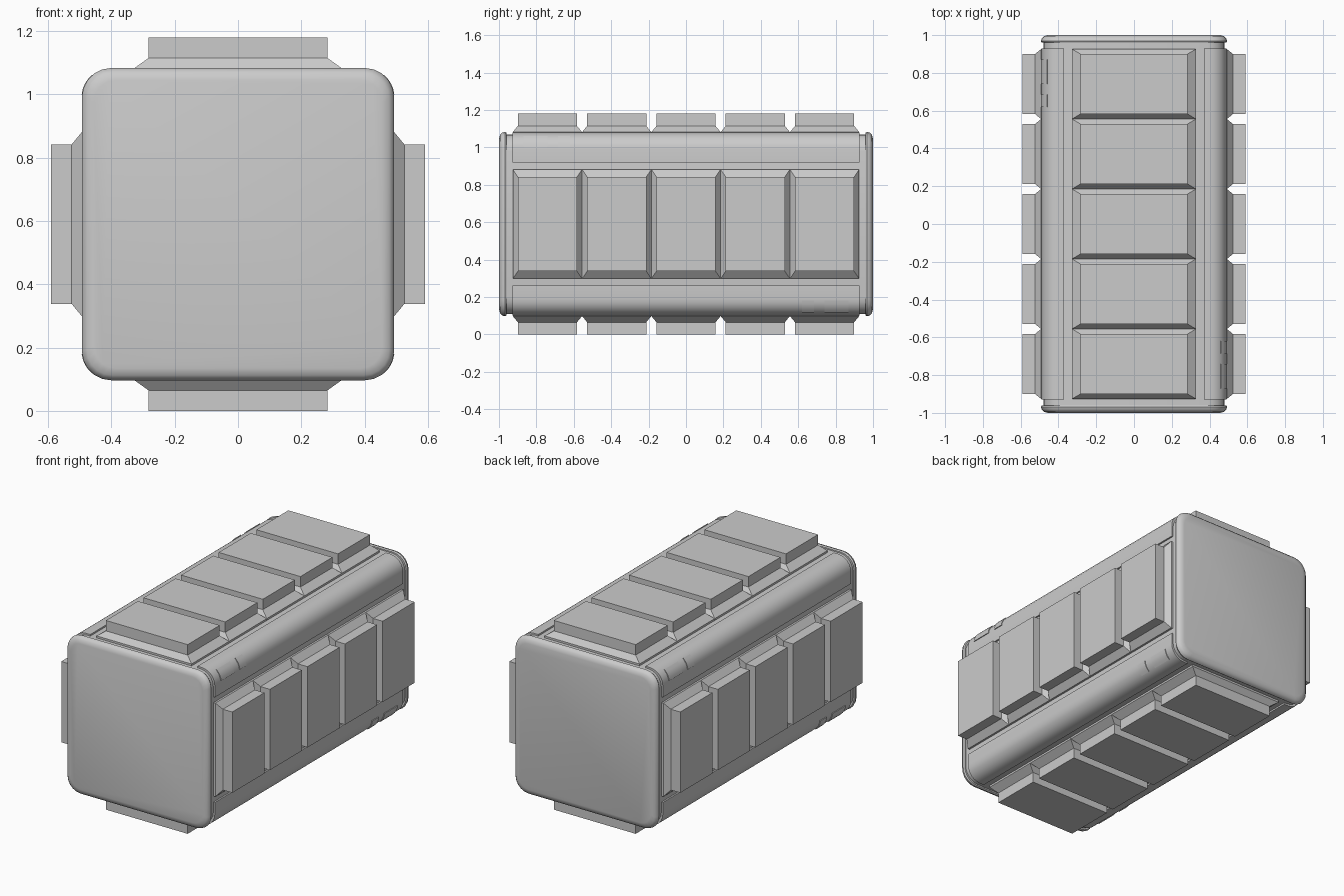
import bpy, bmesh
from math import sin, cos, pi, radians
from mathutils import Vector, Matrix

if "Cube" in bpy.data.objects:
    bpy.data.objects.remove(bpy.data.objects["Cube"])

CZ = 0.59      # height of the long axis
HALF = 0.493   # half width of the square section


def arc(c, r, a0, a1, n):
    """Corner arc around (c, c) in the cross-section, angles in degrees."""
    return [(c + r * cos(radians(a0 + (a1 - a0) * i / n)),
             c + r * sin(radians(a0 + (a1 - a0) * i / n))) for i in range(n + 1)]


def rounded_square(h, r, n=5):
    quarter = arc(h - r, r, 0, 90, n)
    pts = []
    for k in range(4):
        c, s = round(cos(k * pi / 2)), round(sin(k * pi / 2))
        pts += [(x * c - z * s, x * s + z * c) for x, z in quarter]
    return pts


def section(pts, y):
    return [Vector((x, y, z)) for x, z in pts]


def loft(name, rings, matrix=None, smooth=40):
    """Closed skin through equal-length rings, placed about the long axis."""
    bm = bmesh.new()
    loops = [[bm.verts.new(p) for p in ring] for ring in rings]
    n = len(loops[0])
    for a, b in zip(loops, loops[1:]):
        for i in range(n):
            j = (i + 1) % n
            bm.faces.new((a[i], a[j], b[j], b[i]))
    bm.faces.new(loops[0])
    bm.faces.new(loops[-1])
    if matrix:
        bm.transform(matrix)
    bmesh.ops.recalc_face_normals(bm, faces=bm.faces)
    mesh = bpy.data.meshes.new(name)
    bm.to_mesh(mesh)
    bm.free()
    if smooth:
        mesh.shade_smooth()
        mesh.set_sharp_from_angle(angle=radians(smooth))
    ob = bpy.data.objects.new(name, mesh)
    ob.location.z = CZ
    bpy.context.collection.objects.link(ob)
    return ob


# Inner core
core = rounded_square(0.48, 0.09)
loft("core", [section(core, -0.97), section(core, 0.97)])

# Rounded end caps
cap = [(0.455, 0.07, 1.0), (0.477, 0.08, 0.994), (0.489, 0.09, 0.982),
       (HALF, 0.093, 0.968), (0.488, 0.09, 0.96)]
for side, name in ((-1, "front_cap"), (1, "back_cap")):
    loft(name, [section(rounded_square(h, r), side * y) for h, r, y in cap])

# Four corner strips and their small raised pads
outer = [(0.49, 0.328)] + arc(0.40, 0.09, 0, 90, 6) + [(0.37, 0.49)]
inner = [(0.37, 0.465), (0.44, 0.44), (0.465, 0.328)]
pad = arc(0.40, 0.094, 6, 50, 4) + arc(0.40, 0.08, 50, 6, 4)
for sx in (-1, 1):
    for sz in (-1, 1):
        flip = Matrix.Diagonal((sx, 1, sz, 1))
        loft("corner_strip", [section(outer + inner, y) for y in (-0.928, 0.928)], flip)
        end = -1 if sz * sx > 0 else 1
        if sx < 0:
            end = -1 if sz < 0 else 1
        for y0, y1 in ((0.62, 0.685), (0.74, 0.87)):
            loft("corner_pad", [section(pad, end * y0), section(pad, end * y1)], flip)


# Five stepped blocks on each of the four long sides
def rect(w, l, y, z):
    return [Vector((sx * w, y + sy * l, z))
            for sx, sy in ((-1, -1), (1, -1), (1, 1), (-1, 1))]


for k, name in enumerate(("top_block", "right_block", "bottom_block", "left_block")):
    wide = k % 2 == 0
    base, top = (0.328, 0.282) if wide else (0.292, 0.252)
    turn = Matrix.Rotation(k * pi / 2, 4, 'Y')
    for i in range(5):
        y = (i - 2) * 0.3705
        loft(name, [rect(base, 0.185, y, 0.465), rect(base, 0.185, y, 0.492),
                    rect(top, 0.158, y, 0.525), rect(top, 0.158, y, 0.59)],
             turn, smooth=0)
